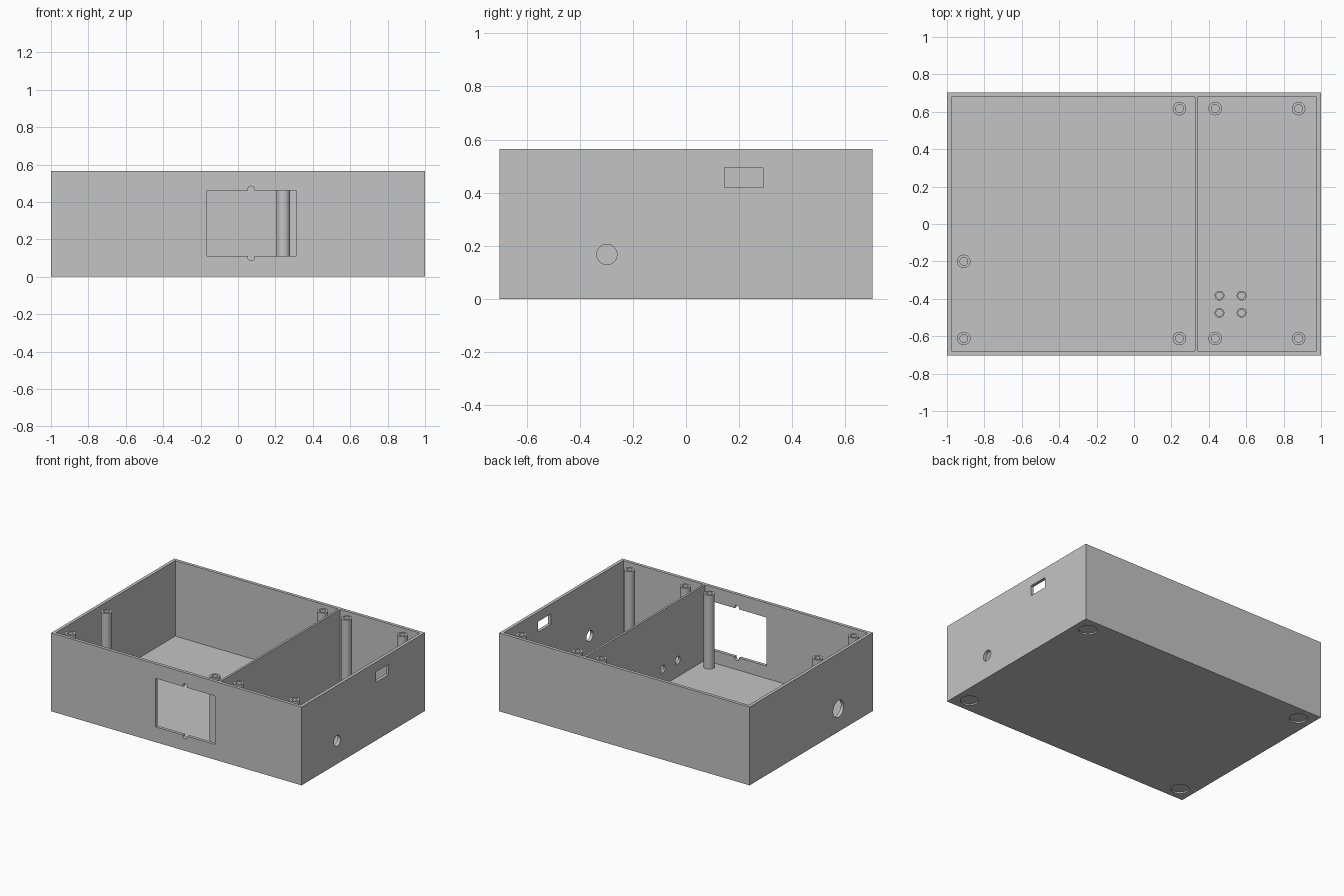
import bpy
import bmesh
from math import cos, sin, pi, radians
from mathutils import Matrix, Vector

if "Cube" in bpy.data.objects:
    bpy.data.objects.remove(bpy.data.objects["Cube"], do_unlink=True)

# Overall sizes
HALF_X, HALF_Y, HEIGHT = 1.0, 0.703, 0.565
WALL, FLOOR = 0.023, 0.02
DIVIDER = (0.325, 0.34)
IN_X, IN_Y = HALF_X - WALL, HALF_Y - WALL

grey = bpy.data.materials.new("plain grey")
grey.use_nodes = True
grey.diffuse_color = (0.55, 0.55, 0.55, 1)
grey.node_tree.nodes["Principled BSDF"].inputs["Base Color"].default_value = (0.55, 0.55, 0.55, 1)


def add_object(name, bm):
    bmesh.ops.recalc_face_normals(bm, faces=bm.faces)
    mesh = bpy.data.meshes.new(name)
    bm.to_mesh(mesh)
    bm.free()
    mesh.materials.append(grey)
    obj = bpy.data.objects.new(name, mesh)
    bpy.context.scene.collection.objects.link(obj)
    return obj


def box(name, low, high):
    low, high = Vector(low), Vector(high)
    bm = bmesh.new()
    place = Matrix.Translation((low + high) / 2) @ Matrix.Diagonal((*(high - low), 1))
    bmesh.ops.create_cube(bm, size=1, matrix=place)
    return add_object(name, bm)


def cylinder(name, centre, radius, depth, axis="Z"):
    turn = {"X": Matrix.Rotation(pi / 2, 4, "Y"),
            "Y": Matrix.Rotation(pi / 2, 4, "X"),
            "Z": Matrix.Identity(4)}[axis]
    bm = bmesh.new()
    bmesh.ops.create_cone(bm, cap_ends=True, segments=40, radius1=radius, radius2=radius,
                          depth=depth, matrix=Matrix.Translation(centre) @ turn)
    return add_object(name, bm)


def select_only(obj):
    bpy.ops.object.select_all(action="DESELECT")
    obj.select_set(True)
    bpy.context.view_layer.objects.active = obj


def cut(target, cutter):
    cutter.hide_render = True
    mod = target.modifiers.new("cut", "BOOLEAN")
    mod.operation = "DIFFERENCE"
    mod.solver = "EXACT"
    mod.object = cutter
    select_only(target)
    bpy.ops.object.modifier_apply(modifier=mod.name)
    bpy.data.objects.remove(cutter, do_unlink=True)


def smooth(obj):
    select_only(obj)
    bpy.ops.object.shade_smooth_by_angle(angle=radians(30))


def screw_post(name, x, y, outer, inner, top, hole_depth):
    # Lathed tube with a blind screw hole
    base = FLOOR - 0.003
    profile = [(0, base), (outer, base), (outer, top), (inner, top),
               (inner, top - hole_depth), (0, top - hole_depth)]
    bm = bmesh.new()
    verts = [bm.verts.new((x + r, y, z)) for r, z in profile]
    edges = [bm.edges.new(pair) for pair in zip(verts, verts[1:])]
    bmesh.ops.spin(bm, geom=verts + edges, cent=(x, y, 0), axis=(0, 0, 1),
                   angle=2 * pi, steps=32)
    bmesh.ops.remove_doubles(bm, verts=bm.verts, dist=0.0001)
    smooth(add_object(name, bm))


# Case body: solid block hollowed into two rooms, leaving a divider
case = box("case_body", (-HALF_X, -HALF_Y, 0), (HALF_X, HALF_Y, HEIGHT))
for x0, x1 in ((-IN_X, DIVIDER[0]), (DIVIDER[1], IN_X)):
    cut(case, box("room_cutter", (x0, -IN_Y, FLOOR), (x1, IN_Y, HEIGHT + 0.1)))

# Front display window with a round notch above and below
cut(case, box("window_cutter", (-0.165, -HALF_Y - 0.1, 0.11), (0.31, -IN_Y + 0.03, 0.46)))
for z in (0.11, 0.46):
    cut(case, cylinder("notch_cutter", (0.07, -HALF_Y, z + (0.006 if z > 0.3 else -0.006)),
                       0.018, 0.1, "Y"))

# Socket slot and cable hole in the left wall
cut(case, box("slot_cutter", (IN_X - 0.03, 0.145, 0.42), (HALF_X + 0.1, 0.29, 0.495)))
cut(case, cylinder("cable_cutter", (HALF_X, -0.298, 0.167), 0.038, 0.1, "X"))

# Larger cable hole in the right wall
cut(case, cylinder("cable_cutter", (-HALF_X, -0.31, 0.165), 0.06, 0.1, "X"))

# Wire holes through the divider
for y in (-0.2, -0.37):
    cut(case, cylinder("wire_cutter", (sum(DIVIDER) / 2, y, 0.14), 0.027, 0.1, "X"))

# Shallow foot recesses underneath
for x in (-0.895, 0.895):
    for y in (-0.6, 0.6):
        cut(case, cylinder("foot_cutter", (x, y, 0), 0.06, 0.02))
smooth(case)

# Tall lid screw posts
posts = [(-0.91, -0.2), (-0.91, -0.612)]
posts += [(x, y) for x in (0.243, 0.434, 0.88) for y in (-0.612, 0.617)]
for i, (x, y) in enumerate(posts):
    screw_post(f"lid_post_{i + 1}", x, y, 0.036, 0.021, 0.553, 0.2)

# Short board standoffs
for x in (0.457, 0.575):
    for y in (-0.475, -0.383):
        screw_post("board_standoff", x, y, 0.026, 0.018, 0.08, 0.05)
